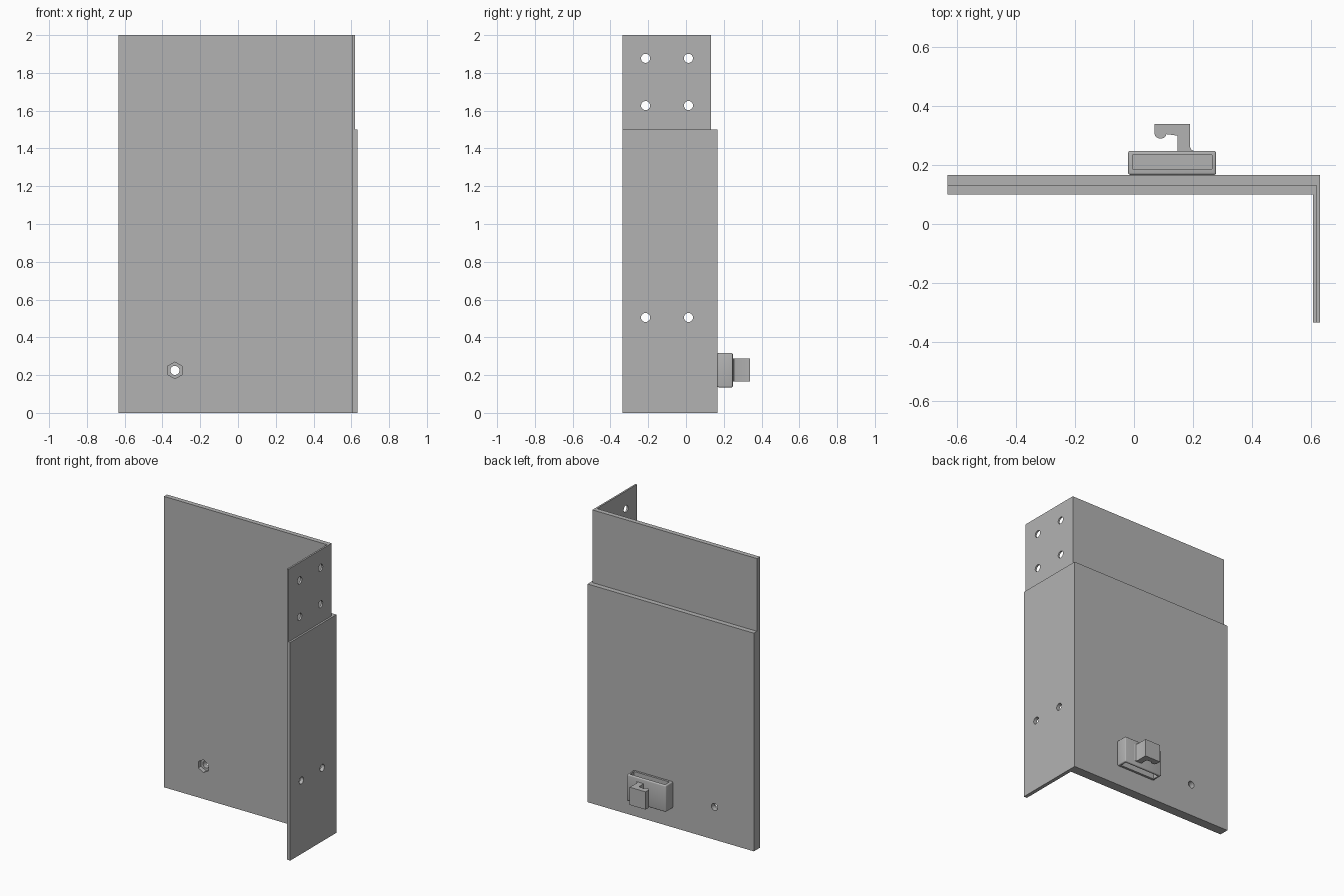
import bpy, bmesh, math
from mathutils import Matrix

if "Cube" in bpy.data.objects:
    bpy.data.objects.remove(bpy.data.objects["Cube"])

grey = bpy.data.materials.new("plain grey")
grey.use_nodes = True
grey.diffuse_color = (0.45, 0.45, 0.45, 1)
grey.node_tree.nodes["Principled BSDF"].inputs["Base Color"].default_value = (0.45, 0.45, 0.45, 1)


def add_object(name, bm):
    mesh = bpy.data.meshes.new(name)
    bmesh.ops.recalc_face_normals(bm, faces=bm.faces)
    bm.to_mesh(mesh)
    bm.free()
    mesh.materials.append(grey)
    obj = bpy.data.objects.new(name, mesh)
    bpy.context.collection.objects.link(obj)
    return obj


def prism(name, outline, z0, z1):
    bm = bmesh.new()
    face = bm.faces.new([bm.verts.new((x, y, z0)) for x, y in outline])
    ext = bmesh.ops.extrude_face_region(bm, geom=[face])
    verts = [v for v in ext["geom"] if isinstance(v, bmesh.types.BMVert)]
    bmesh.ops.translate(bm, verts=verts, vec=(0, 0, z1 - z0))
    return add_object(name, bm)


def box(name, x0, x1, y0, y1, z0, z1):
    return prism(name, [(x0, y0), (x1, y0), (x1, y1), (x0, y1)], z0, z1)


def rod(name, centre, axis, radius, length, sides):
    bm = bmesh.new()
    turn = Matrix.Rotation(math.pi / 2, 4, axis)
    bmesh.ops.create_cone(bm, cap_ends=True, segments=sides, radius1=radius,
                          radius2=radius, depth=length,
                          matrix=Matrix.Translation(centre) @ turn)
    return add_object(name, bm)


def apply(obj, mod):
    with bpy.context.temp_override(object=obj, active_object=obj):
        bpy.ops.object.modifier_apply(modifier=mod.name)


def cut(obj, cutter):
    cutter.hide_render = True
    mod = obj.modifiers.new("cut", "BOOLEAN")
    mod.operation = "DIFFERENCE"
    mod.solver = "EXACT"
    mod.object = cutter
    apply(obj, mod)
    bpy.data.objects.remove(cutter)


def smooth(obj):
    bpy.ops.object.select_all(action="DESELECT")
    obj.select_set(True)
    bpy.context.view_layer.objects.active = obj
    bpy.ops.object.shade_smooth_by_angle(angle=math.radians(30))


# Angled panel: wide back plate with a side flange
left, right, front, back = -0.633, 0.632, -0.335, 0.167
panel = prism("angled_panel", [(left, 0.1), (0.607, 0.1), (0.607, front),
                               (right, front), (right, back), (left, back)], 0, 2)

# Thinner upper section
cut(panel, prism("step_cutter", [(-1, 0.133), (0.619, 0.133), (0.619, -1),
                                 (1, -1), (1, 1), (-1, 1)], 1.5, 2.5))

# Flange bolt holes
for z in (0.505, 1.627, 1.877):
    for y in (-0.214, 0.013):
        cut(panel, rod("hole_cutter", (0.62, y, z), "Y", 0.024, 0.2, 32))

# Back plate hole with hexagonal nut recess
cut(panel, rod("hole_cutter", (-0.334, 0.13, 0.225), "X", 0.024, 0.2, 32))
cut(panel, rod("nut_cutter", (-0.334, 0.08, 0.225), "X", 0.044, 0.1, 6))
smooth(panel)

# Holder housing with rounded outer edges and a pocket at each end
housing = box("holder_housing", -0.02, 0.279, back, 0.248, 0.135, 0.317)
bev = housing.modifiers.new("round", "BEVEL")
bev.width, bev.segments = 0.007, 3
apply(housing, bev)
cut(housing, box("upper_pocket_cutter", -0.005, 0.264, 0.187, 0.234, 0.235, 0.4))
cut(housing, box("lower_pocket_cutter", -0.005, 0.264, 0.187, 0.234, 0.05, 0.22))
smooth(housing)

# Hook with a rounded lip and a flared foot
lip = [(0.09 + 0.02 * math.cos(a), 0.305 - 0.015 * math.sin(a))
       for a in (math.pi * i / 8 for i in range(9))]
hook = prism("hook", [(0.148, 0.246), (0.148, 0.3)] + lip +
             [(0.07, 0.34), (0.19, 0.34), (0.19, 0.262), (0.194, 0.253), (0.207, 0.246)],
             0.165, 0.287)
smooth(hook)
